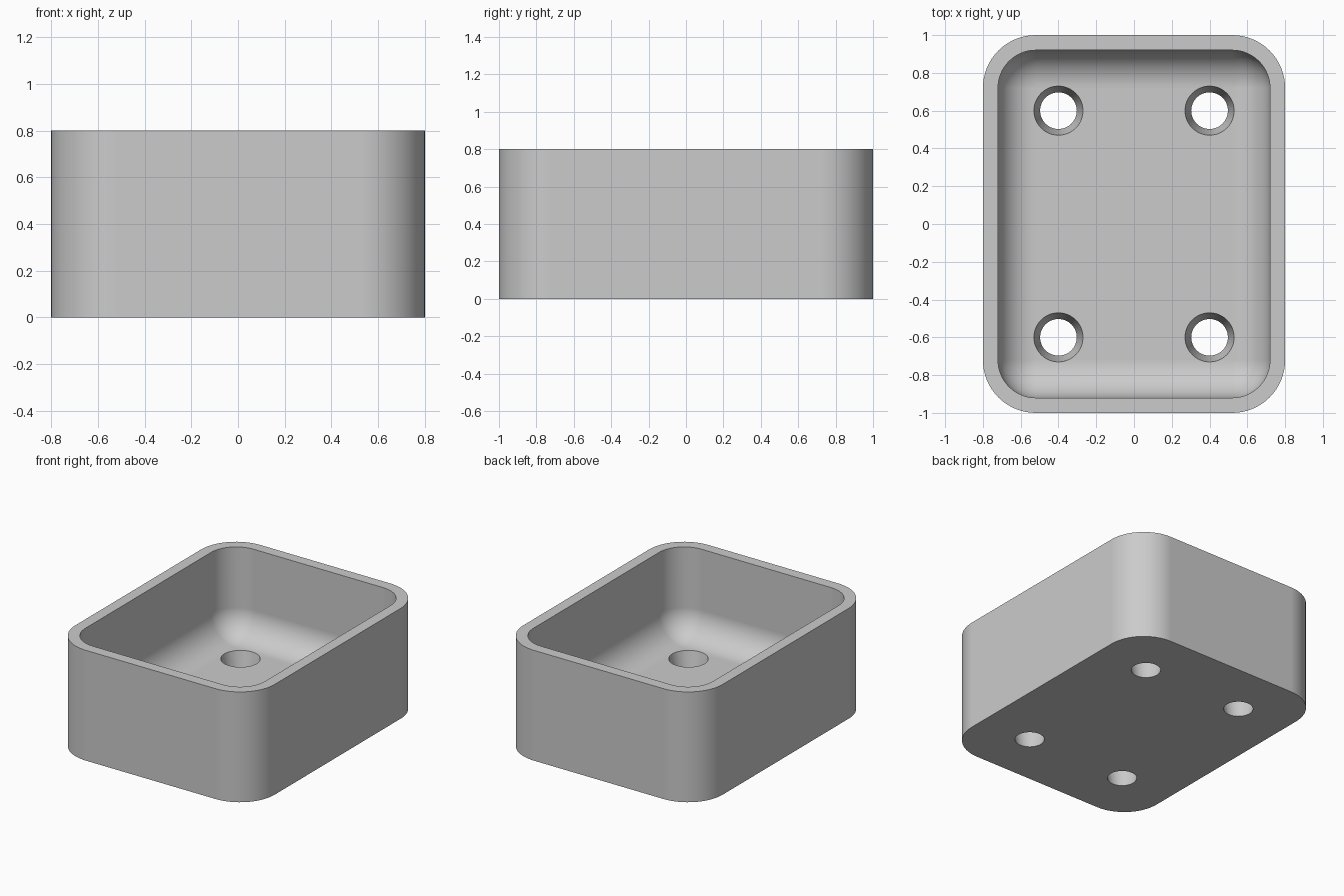
import bpy, bmesh
from math import sin, cos, pi

if "Cube" in bpy.data.objects:
    bpy.data.objects.remove(bpy.data.objects["Cube"], do_unlink=True)

HALF_X, HALF_Y, HEIGHT = 0.8, 1.0, 0.8
CORNER, WALL, FLOOR = 0.28, 0.08, 0.16
FILLET = CORNER - WALL
SEGMENTS = 16

grey = bpy.data.materials.new("plain grey")
grey.use_nodes = True
grey.diffuse_color = (0.6, 0.6, 0.6, 1)
grey.node_tree.nodes["Principled BSDF"].inputs["Base Color"].default_value = grey.diffuse_color


def rounded_ring(bm, inset, z):
    """Rounded rectangle, its corners shrinking with the inset."""
    radius = CORNER - inset
    ring = []
    for quarter, (sx, sy) in enumerate([(1, 1), (-1, 1), (-1, -1), (1, -1)]):
        for i in range(SEGMENTS + 1):
            a = (quarter + i / SEGMENTS) * pi / 2
            ring.append(bm.verts.new((sx * (HALF_X - CORNER) + radius * cos(a),
                                      sy * (HALF_Y - CORNER) + radius * sin(a), z)))
    return ring


def make_object(name, bm):
    mesh = bpy.data.meshes.new(name)
    bm.to_mesh(mesh)
    bm.free()
    mesh.materials.append(grey)
    obj = bpy.data.objects.new(name, mesh)
    bpy.context.collection.objects.link(obj)
    return obj


# Tray: outer wall, rim, inner wall, then a round fillet down to the floor
levels = [(0, 0), (0, HEIGHT), (WALL, HEIGHT)]
for i in range(SEGMENTS + 1):
    a = i / SEGMENTS * pi / 2
    levels.append((WALL + FILLET * (1 - cos(a)), FLOOR + FILLET * (1 - sin(a))))

bm = bmesh.new()
rings = [rounded_ring(bm, inset, z) for inset, z in levels]
for low, high in zip(rings, rings[1:]):
    for i in range(len(low)):
        j = (i + 1) % len(low)
        bm.faces.new((low[i], low[j], high[j], high[i]))
bm.faces.new(rings[0][::-1])
bm.faces.new(rings[-1])
bmesh.ops.remove_doubles(bm, verts=bm.verts, dist=1e-5)
bmesh.ops.recalc_face_normals(bm, faces=bm.faces)
tray = make_object("tray", bm)

# Tapered drain holes through the floor
BOTTOM_R, TOP_R, OVERCUT = 0.097, 0.13, 0.04
extra = (TOP_R - BOTTOM_R) * OVERCUT / FLOOR
bm = bmesh.new()
for x in (-0.4, 0.4):
    for y in (-0.6, 0.6):
        cone = bmesh.ops.create_cone(bm, cap_ends=True, segments=48, radius1=BOTTOM_R - extra,
                                     radius2=TOP_R + extra, depth=FLOOR + 2 * OVERCUT)
        bmesh.ops.translate(bm, verts=cone["verts"], vec=(x, y, FLOOR / 2))
cutter = make_object("hole_cutter", bm)
cutter.hide_render = True

bpy.ops.object.select_all(action='DESELECT')
tray.select_set(True)
bpy.context.view_layer.objects.active = tray
cut = tray.modifiers.new("holes", 'BOOLEAN')
cut.object = cutter
cut.operation = 'DIFFERENCE'
cut.solver = 'EXACT'
bpy.ops.object.modifier_apply(modifier=cut.name)
bpy.data.objects.remove(cutter, do_unlink=True)

# Smooth the curves, keep the rim and hole edges crisp
bpy.ops.object.shade_smooth_by_angle(angle=pi / 6)
weighted = tray.modifiers.new("flat floor shading", 'WEIGHTED_NORMAL')
weighted.keep_sharp = True
